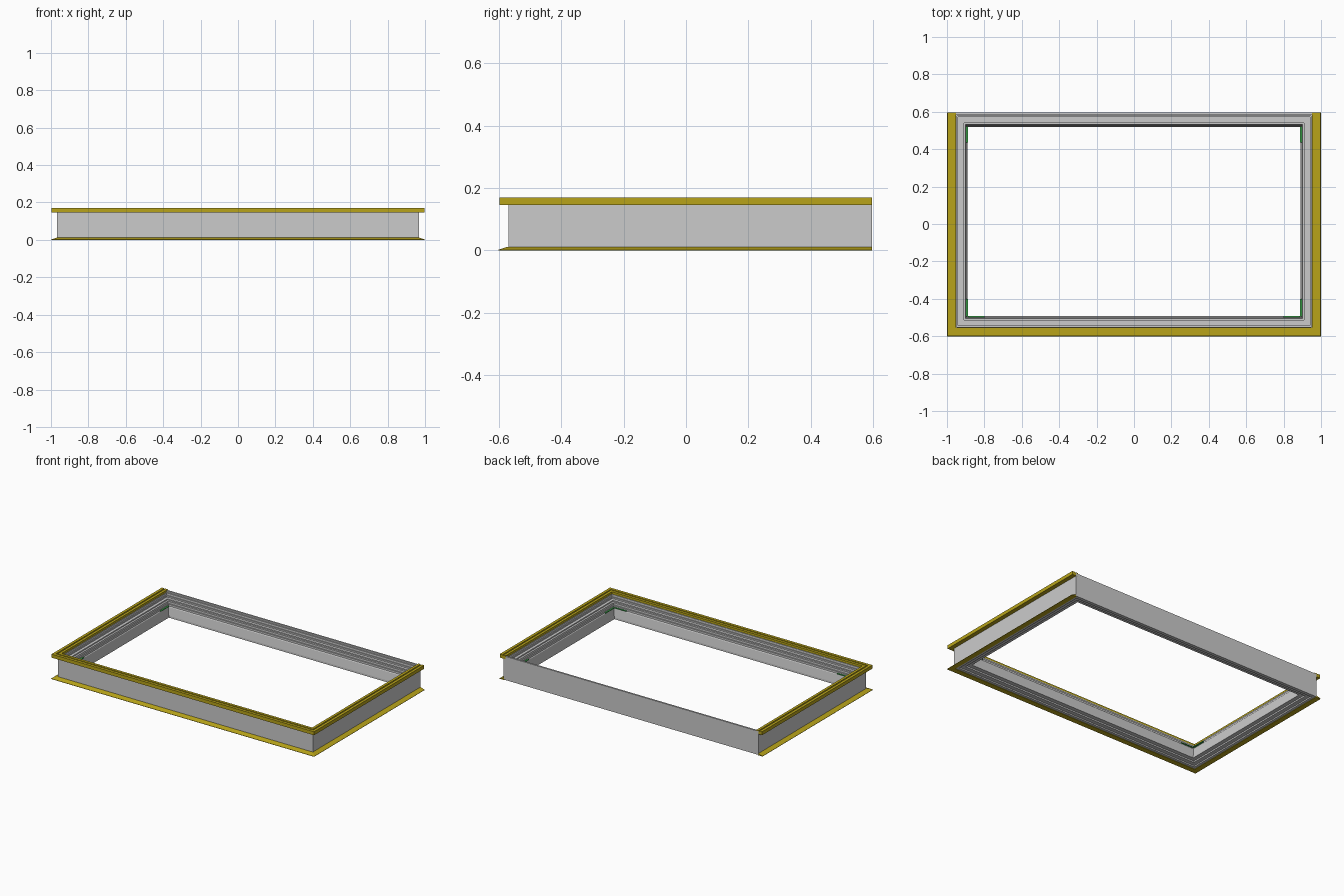
import bpy, bmesh

if "Cube" in bpy.data.objects:
    bpy.data.objects.remove(bpy.data.objects["Cube"])

# Outer faces of the grey wall
X, FRONT, BACK = 0.967, -0.57, 0.597


def material(name, rgb):
    m = bpy.data.materials.new(name)
    m.diffuse_color = (*rgb, 1)
    m.use_nodes = True
    m.node_tree.nodes["Principled BSDF"].inputs["Base Color"].default_value = m.diffuse_color
    return m


yellow = material("yellow", (0.48, 0.37, 0.01))
green = material("green", (0.05, 0.45, 0.08))


def finish(name, bm, mat=None):
    bmesh.ops.recalc_face_normals(bm, faces=bm.faces[:])
    me = bpy.data.meshes.new(name)
    bm.to_mesh(me)
    bm.free()
    ob = bpy.data.objects.new(name, me)
    bpy.context.collection.objects.link(ob)
    if mat:
        me.materials.append(mat)
    return ob


def sweep(name, profile, closed, mat=None):
    """Sweep a closed (inset, z) profile round the rectangle with mitred corners.
    An open sweep leaves out the back side and ends flush with it."""
    bm = bmesh.new()
    rings = []
    for sx, is_back in ((-1, True), (-1, False), (1, False), (1, True)):
        ring = []
        for d, z in profile:
            if is_back:
                y = BACK - d if closed else BACK
            else:
                y = FRONT + d
            ring.append(bm.verts.new((sx * (X - d), y, z)))
        rings.append(ring)
    n = len(profile)
    for i in range(4 if closed else 3):
        a, b = rings[i], rings[(i + 1) % 4]
        for j in range(n):
            k = (j + 1) % n
            bm.faces.new((a[j], a[k], b[k], b[j]))
    if not closed:
        bm.faces.new(rings[0])
        bm.faces.new(rings[3])
    return finish(name, bm, mat)


def box(name, lo, hi, mat=None):
    bm = bmesh.new()
    bmesh.ops.create_cube(bm, size=1)
    for v in bm.verts:
        v.co = [(l + h) / 2 + c * (h - l) for c, l, h in zip(v.co, lo, hi)]
    return finish(name, bm, mat)


# Grey frame: outer wall, stepped inner ledges, sloping lip round the opening
sweep("frame", [
    (0, 0.003), (0, 0.165), (0.012, 0.165), (0.012, 0.155), (0.020, 0.155),
    (0.020, 0.140), (0.026, 0.140), (0.026, 0.130), (0.045, 0.130),
    (0.045, 0.122), (0.058, 0.122), (0.058, 0.108), (0.066, 0.108),
    (0.066, 0.095), (0.070, 0.090), (0.078, 0.035), (0.078, 0.022),
    (0.050, 0.022), (0.050, 0.012), (0.022, 0.012), (0.022, 0.003)],
    True)

# Yellow top trim on three sides, with a shallow groove along its top
sweep("top_trim", [
    (-0.029, 0.146), (-0.029, 0.170), (-0.010, 0.170), (-0.010, 0.166),
    (-0.002, 0.166), (-0.002, 0.170), (0.016, 0.170), (0.016, 0.146)],
    False, yellow)

# Yellow tapered bottom flange on three sides
sweep("bottom_flange", [
    (-0.032, 0), (-0.032, 0.002), (-0.002, 0.012), (0.004, 0.012), (0.004, 0)],
    False, yellow)

# Green strips in the corners of the opening
for sx, side in ((-1, "left"), (1, "right")):
    xs = sorted((sx * 0.888, sx * 0.898))
    box(f"back_{side}_strip", (xs[0], 0.435, 0.096), (xs[1], 0.522, 0.101), green)
    box(f"front_{side}_strip", (xs[0], -0.495, 0.096), (xs[1], -0.40, 0.101), green)
    xs = sorted((sx * 0.80, sx * 0.888))
    box(f"front_{side}_cross_strip", (xs[0], -0.501, 0.096), (xs[1], -0.493, 0.101), green)
